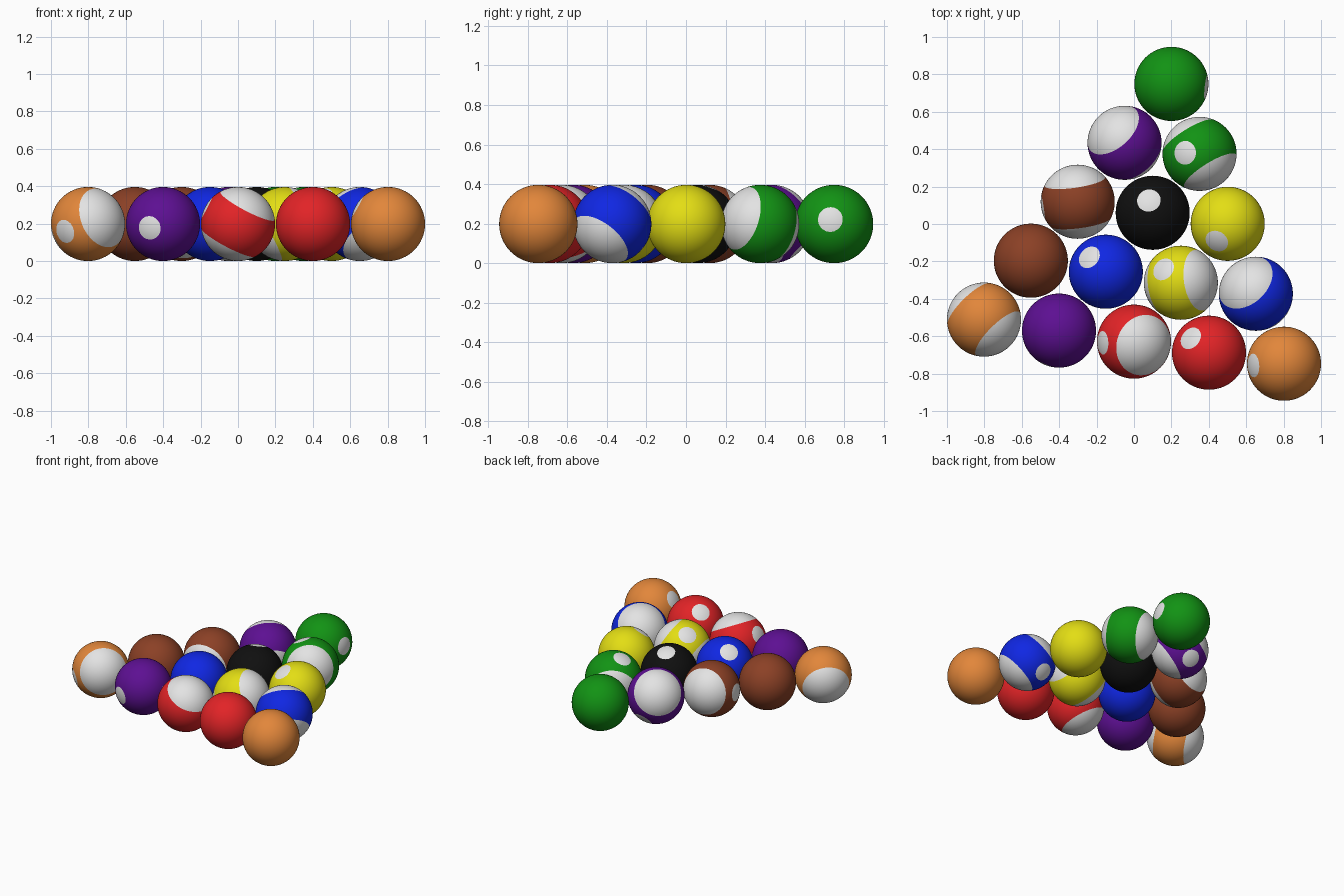
import bpy, bmesh, math
from mathutils import Vector

if "Cube" in bpy.data.objects:
    bpy.data.objects.remove(bpy.data.objects["Cube"])

R = 0.198                              # ball radius
BAND = 0.56                            # half width of the stripe (fraction of radius)
SPOT = math.cos(math.radians(18.8))    # plane that cuts off the round number spot

COLOURS = {
    "white": (0.77, 0.77, 0.77), "black": (0.005, 0.005, 0.005),
    "orange": (0.76, 0.24, 0.043), "red": (0.76, 0.017, 0.02),
    "yellow": (0.77, 0.73, 0.007), "green": (0.006, 0.29, 0.007),
    "blue": (0.005, 0.02, 0.77), "purple": (0.11, 0.005, 0.29),
    "brown": (0.26, 0.052, 0.019),
}
MATS = {}
for name, c in COLOURS.items():
    MATS[name] = bpy.data.materials.new(name)
    MATS[name].diffuse_color = (*c, 1)


def ball(name, colour, x, y, spot, axis=None):
    """Ball with one white spot and, if axis is given, white caps about that axis."""
    s = Vector(spot).normalized()
    cuts = [(s, SPOT)]
    n = None
    if axis:
        n = Vector(axis)
        n = (n - s * n.dot(s)).normalized()     # spot sits in the middle of the stripe
        cuts += [(n, BAND), (-n, BAND)]
    bm = bmesh.new()
    bmesh.ops.create_uvsphere(bm, u_segments=64, v_segments=32, radius=R)
    # cut the colour borders into the surface
    for d, h in cuts:
        bmesh.ops.bisect_plane(bm, geom=bm.verts[:] + bm.edges[:] + bm.faces[:],
                               dist=1e-6, plane_co=d * h * R, plane_no=d)
    # colour by side of the cuts
    for f in bm.faces:
        c = f.calc_center_median()
        f.material_index = int(any(c.dot(d) > h * R for d, h in cuts))
        f.smooth = True
    me = bpy.data.meshes.new(name)
    bm.to_mesh(me)
    bm.free()
    me.materials.append(MATS[colour])
    me.materials.append(MATS["white"])
    ob = bpy.data.objects.new(name, me)
    ob.location = (x, y, R)
    bpy.context.collection.objects.link(ob)


# rows from the apex to the base: (colour, spot direction, stripe axis)
ROWS = [
    [("green", (.98, -.10, .12), None)],
    [("purple", (.08, .72, -.69), (-.55, .53, .64)),
     ("green", (-.41, .03, .91), (.50, -.80, .25))],
    [("brown", (-.98, -.15, .05), (-.16, .96, .20)),
     ("black", (-.11, .35, .93), None),
     ("yellow", (-.31, -.49, .81), None)],
    [("brown", (.30, -.85, -.43), None),
     ("blue", (-.47, .41, .78), None),
     ("yellow", (-.49, .38, .78), (.86, .12, .49)),
     ("blue", (-.15, .73, -.67), (-.48, .50, .72))],
    [("orange", (-.65, -.73, -.21), (.60, -.74, .27)),
     ("purple", (-.38, -.92, -.11), None),
     ("red", (-.87, -.03, .45), (.39, -.17, .90)),
     ("red", (-.52, .41, .75), None),
     ("orange", (-.87, -.05, .49), None)],
]
# slightly turned triangular rack
for i, row in enumerate(ROWS):
    for j, (colour, spot, axis) in enumerate(row):
        x = 0.2 - 0.2505 * i + 0.401 * j
        y = 0.749 - 0.315 * i - 0.059 * j
        ball(f"{colour}_{'striped' if axis else 'solid'}_ball", colour, x, y, spot, axis)

for m in bpy.data.materials:
    if m.users and not m.is_grease_pencil:
        m.use_nodes = True
        m.node_tree.nodes["Principled BSDF"].inputs["Base Color"].default_value = m.diffuse_color
